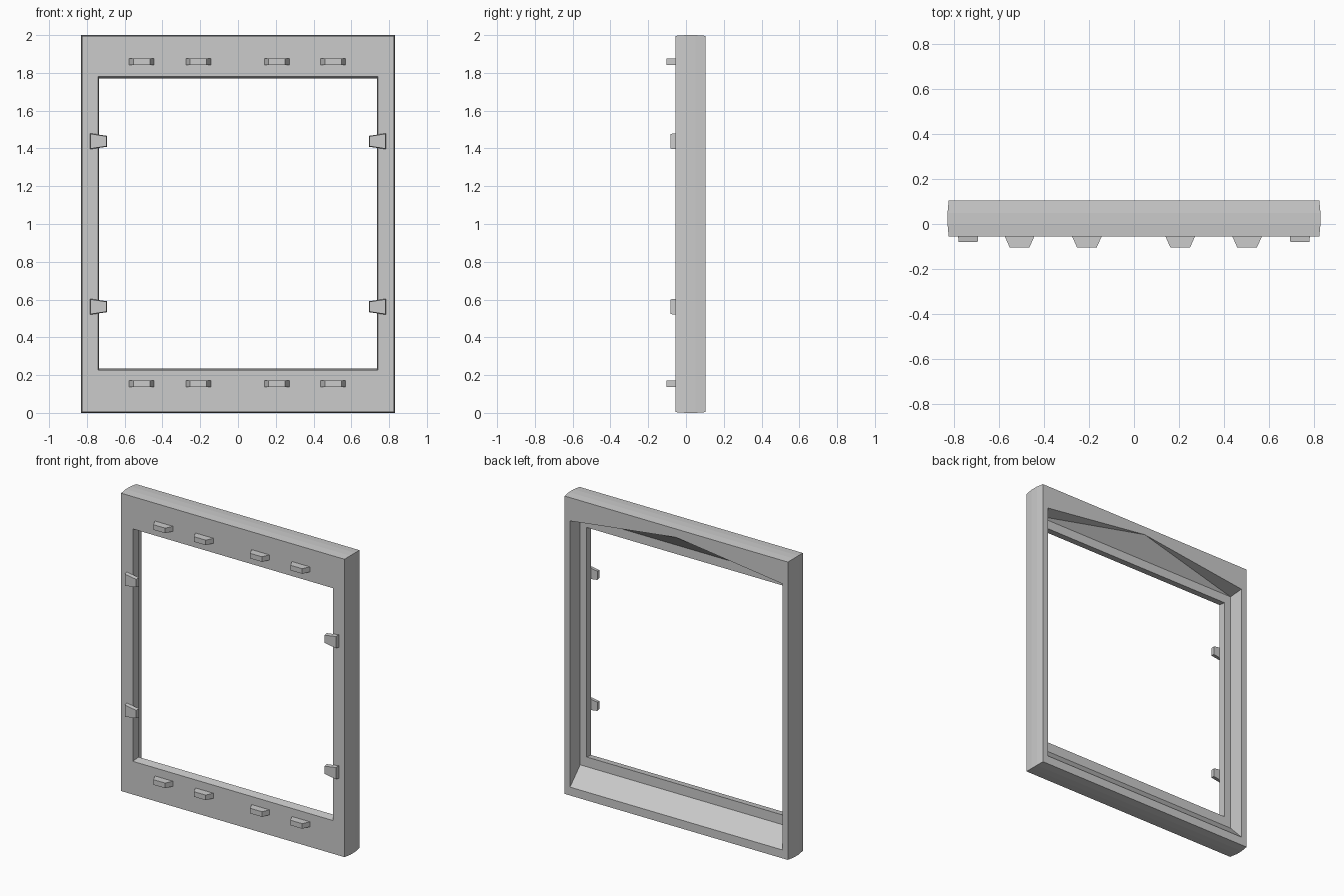
import bpy, bmesh

if "Cube" in bpy.data.objects:
    bpy.data.objects.remove(bpy.data.objects["Cube"])

FRONT, BACK = -0.055, 0.104


def make_object(name, bm):
    bmesh.ops.recalc_face_normals(bm, faces=bm.faces[:])
    mesh = bpy.data.meshes.new(name)
    bm.to_mesh(mesh)
    bm.free()
    ob = bpy.data.objects.new(name, mesh)
    bpy.context.collection.objects.link(ob)
    return ob


def loft(name, stations):
    """Closed block from two rings of points."""
    bm = bmesh.new()
    a, b = [[bm.verts.new(p) for p in ring] for ring in stations]
    bm.faces.new(a)
    bm.faces.new(b)
    n = len(a)
    for i in range(n):
        j = (i + 1) % n
        bm.faces.new((a[i], a[j], b[j], b[i]))
    return make_object(name, bm)


# Frame: nested rings (half width, bottom z, top z, top-centre z, y)
rings = [
    (0.826, 0.004, 1.996, 1.996, FRONT),   # outer front edge
    (0.831, 0.000, 2.000, 2.000, 0.000),   # slightly crowned rim
    (0.831, 0.000, 2.000, 2.000, 0.050),
    (0.826, 0.004, 1.996, 1.996, BACK),    # outer back edge
    (0.785, 0.060, 1.840, 1.940, BACK),    # back opening with peaked top
    (0.783, 0.170, 1.830, 1.830, 0.000),   # rabbet floor
    (0.735, 0.235, 1.770, 1.770, 0.000),   # lip
    (0.740, 0.226, 1.780, 1.780, FRONT),   # front opening
]
bm = bmesh.new()
loops = [[bm.verts.new(p) for p in ((-w, y, b), (w, y, b), (w, y, t), (0, y, c), (-w, y, t))]
         for w, b, t, c, y in rings]
for k, a in enumerate(loops):
    b = loops[(k + 1) % len(loops)]
    for i in range(5):
        j = (i + 1) % 5
        if k == 4 and i == 2:      # folded facets under the peak
            bm.faces.new((a[i], a[j], b[i]))
            bm.faces.new((a[j], b[j], b[i]))
        elif k == 4 and i == 3:
            bm.faces.new((a[i], a[j], b[j]))
            bm.faces.new((a[i], b[j], b[i]))
        else:
            bm.faces.new((a[i], a[j], b[j], b[i]))
make_object("frame", bm)

# Tapered pegs along the top and bottom rails
for row, z in (("top", 1.86), ("bottom", 0.155)):
    for n, x in enumerate((-0.51, -0.21, 0.206, 0.504)):
        loft(f"{row}_peg_{n + 1}", [
            [(x + sx * w, y, z + sz * 0.017) for sx, sz in ((-1, -1), (1, -1), (1, 1), (-1, 1))]
            for w, y in ((0.066, FRONT), (0.044, -0.104))])

# Wedge clips on the side rails, overhanging the opening
for side, sx in (("left", -1), ("right", 1)):
    for level, sz in (("lower", -1), ("upper", 1)):
        zc = 1 + sz * 0.438
        loft(f"{side}_{level}_clip", [
            [(sx * (0.784 - d), y, zc - 0.042 + d), (sx * (0.694 + d), y, zc - 0.029 + d),
             (sx * (0.694 + d), y, zc + 0.029 - d), (sx * (0.784 - d), y, zc + 0.042 - d)]
            for d, y in ((0.0, FRONT), (0.003, -0.081))])
